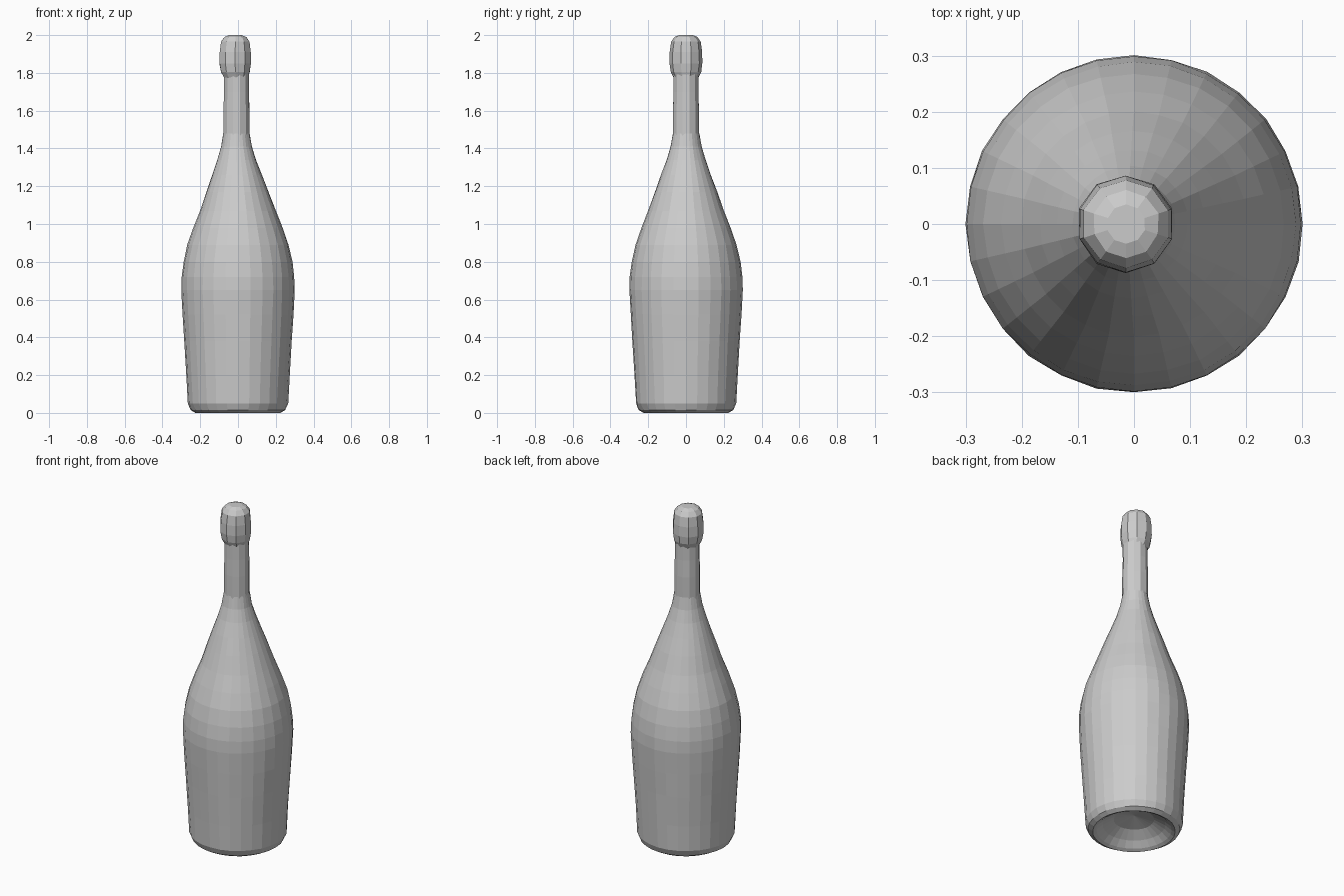
import bpy, bmesh, math, random

random.seed(4)
cube = bpy.data.objects.get("Cube")
if cube:
    bpy.data.objects.remove(cube)

grey = bpy.data.materials.new("plain grey")
grey.use_nodes = True
GREY = (0.6, 0.6, 0.6, 1)
grey.diffuse_color = GREY
grey.node_tree.nodes["Principled BSDF"].inputs["Base Color"].default_value = GREY


def lathe(name, profile, sides, turn=0.0, rough=0.0):
    """Spin (radius, height, x shift) rings, closing any end of zero radius."""
    bm = bmesh.new()
    rings = []
    for radius, z, shift in profile:
        if radius == 0:
            rings.append([bm.verts.new((shift, 0, z))] * sides)
            continue
        ring = []
        for i in range(sides):
            a = math.tau * (i + turn) / sides
            r = radius + random.uniform(-rough, rough)
            ring.append(bm.verts.new((shift + r * math.cos(a), r * math.sin(a), z)))
        rings.append(ring)
    for low, high in zip(rings, rings[1:]):
        for i in range(sides):
            j = (i + 1) % sides
            corners = dict.fromkeys((low[i], low[j], high[j], high[i]))
            bm.faces.new(corners)
    bmesh.ops.recalc_face_normals(bm, faces=bm.faces)
    mesh = bpy.data.meshes.new(name)
    bm.to_mesh(mesh)
    bm.free()
    mesh.materials.append(grey)
    obj = bpy.data.objects.new(name, mesh)
    bpy.context.collection.objects.link(obj)
    return obj


# Body: hollow underside, rounded foot, swelling sides and sloping shoulder
lathe("bottle_body", [
    (0, 0.10, 0), (0.11, 0.075, 0), (0.17, 0.04, 0), (0.205, 0.01, 0),
    (0.225, 0, 0), (0.25, 0.015, 0), (0.265, 0.05, 0), (0.273, 0.2, 0),
    (0.284, 0.38, 0), (0.293, 0.52, 0), (0.3, 0.65, 0), (0.298, 0.72, 0),
    (0.288, 0.8, 0), (0.268, 0.89, 0), (0.236, 0.98, 0), (0.2, 1.07, 0),
    (0.165, 1.17, -0.003), (0.132, 1.26, -0.005), (0.103, 1.34, -0.007),
    (0.082, 1.41, -0.008), (0.07, 1.48, -0.008),
], 28, rough=0.0012)

# Neck: slim coarse tube
lathe("bottle_neck", [
    (0.071, 1.46, -0.008), (0.071, 1.6, -0.008), (0.068, 1.7, -0.008),
    (0.068, 1.8, -0.008),
], 12, turn=0.5, rough=0.001)

# Wrapped cork: flared collar below a faceted domed top
lathe("cork_cap", [
    (0.066, 1.775, -0.01), (0.08, 1.805, -0.014), (0.087, 1.85, -0.015),
    (0.086, 1.91, -0.015), (0.079, 1.965, -0.014), (0.06, 1.99, -0.014),
    (0.035, 2.0, -0.014), (0, 2.0, -0.014),
], 10, turn=0.5, rough=0.001)
